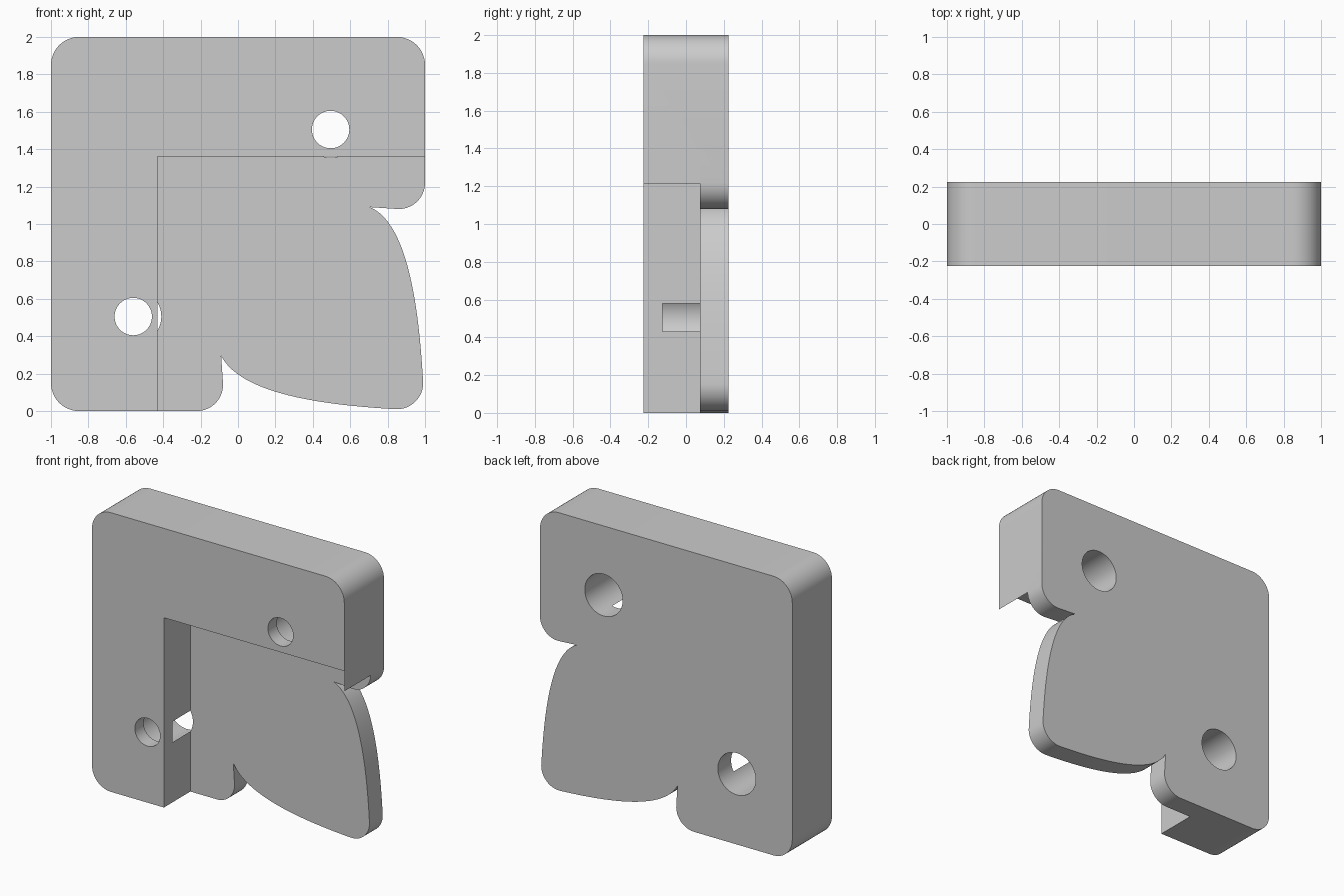
import bpy, bmesh
from math import sin, cos, radians, pi
from mathutils import Vector
from mathutils.geometry import interpolate_bezier

if "Cube" in bpy.data.objects:
    bpy.data.objects.remove(bpy.data.objects["Cube"], do_unlink=True)

HALF = 0.225     # half of the full thickness
STEP = 0.075     # front of the thin plate
WALL_X, WALL_Z = -0.43, 1.36   # inner faces of the thick border

grey = bpy.data.materials.new("light_grey")
grey.use_nodes = True
grey.diffuse_color = (0.6, 0.6, 0.6, 1)
grey.node_tree.nodes["Principled BSDF"].inputs["Base Color"].default_value = (0.6, 0.6, 0.6, 1)


def arc(cx, cz, r, start, end, n=12):
    angles = [radians(start + (end - start) * i / n) for i in range(n + 1)]
    return [(cx + r * cos(a), cz + r * sin(a)) for a in angles]


def bezier(*points, n=24):
    p = [Vector((x, z, 0)) for x, z in points]
    return [(v.x, v.y) for v in interpolate_bezier(*p, n)]


def prism(name, outline, y0, y1):
    """Extrude an outline in x and z from y0 to y1."""
    bm = bmesh.new()
    face = bm.faces.new([bm.verts.new((x, y0, z)) for x, z in outline])
    out = bmesh.ops.extrude_face_region(bm, geom=[face])
    moved = [g for g in out["geom"] if isinstance(g, bmesh.types.BMVert)]
    bmesh.ops.translate(bm, verts=moved, vec=(0, y1 - y0, 0))
    bmesh.ops.recalc_face_normals(bm, faces=bm.faces)
    return finish(name, bm)


def finish(name, bm):
    mesh = bpy.data.meshes.new(name)
    bm.to_mesh(mesh)
    bm.free()
    mesh.materials.append(grey)
    obj = bpy.data.objects.new(name, mesh)
    bpy.context.collection.objects.link(obj)
    return obj


def cut(target, cutter):
    mod = target.modifiers.new("cut", "BOOLEAN")
    mod.operation = "DIFFERENCE"
    mod.solver = "EXACT"
    mod.object = cutter
    cutter.hide_render = True
    bpy.context.view_layer.objects.active = target
    bpy.ops.object.modifier_apply(modifier=mod.name)
    bpy.data.objects.remove(cutter, do_unlink=True)


# Rounded block with two curved edges around the lower corner
outline = (
    arc(-0.85, 0.15, 0.15, 270, 180)
    + arc(-0.85, 1.85, 0.15, 180, 90)
    + arc(0.85, 1.85, 0.15, 90, 0)
    + arc(0.86, 1.22, 0.14, 0, -95)
    + bezier((0.706, 1.09), (0.92, 1.0), (0.97, 0.5), (0.99, 0.15))
    + arc(0.85, 0.15, 0.14, -8, -88)
    + bezier((0.84, 0.01), (0.5, 0.03), (0.02, 0.08), (-0.09, 0.295))
    + arc(-0.22, 0.14, 0.14, 5, -90)
)
body = prism("corner_block", outline, -HALF, HALF)

# Step that leaves a thick border on two sides
cut(body, prism("step_cutter",
                [(WALL_X, -0.5), (1.5, -0.5), (1.5, WALL_Z), (WALL_X, WALL_Z)],
                -0.5, STEP))

# Screw holes, wider from the back
for x, z in ((-0.56, 0.505), (0.495, 1.505)):
    for radius, y0, y1 in ((0.15, -0.125, 0.5), (0.1, -0.5, -0.1)):
        cut(body, prism("hole_cutter", arc(x, z, radius, 0, 354.375, 63), y0, y1))

# Thin lip hanging below the border at the side
bm = bmesh.new()
bm.faces.new([bm.verts.new((1.0, y, z)) for y, z in
              ((-HALF, 1.215), (STEP, 1.215), (STEP, WALL_Z), (-HALF, WALL_Z))])
finish("side_lip", bm)

# Smooth the curved walls, keep the edges sharp
bpy.ops.object.select_all(action="DESELECT")
body.select_set(True)
bpy.context.view_layer.objects.active = body
bpy.ops.object.shade_smooth_by_angle(angle=radians(30))
